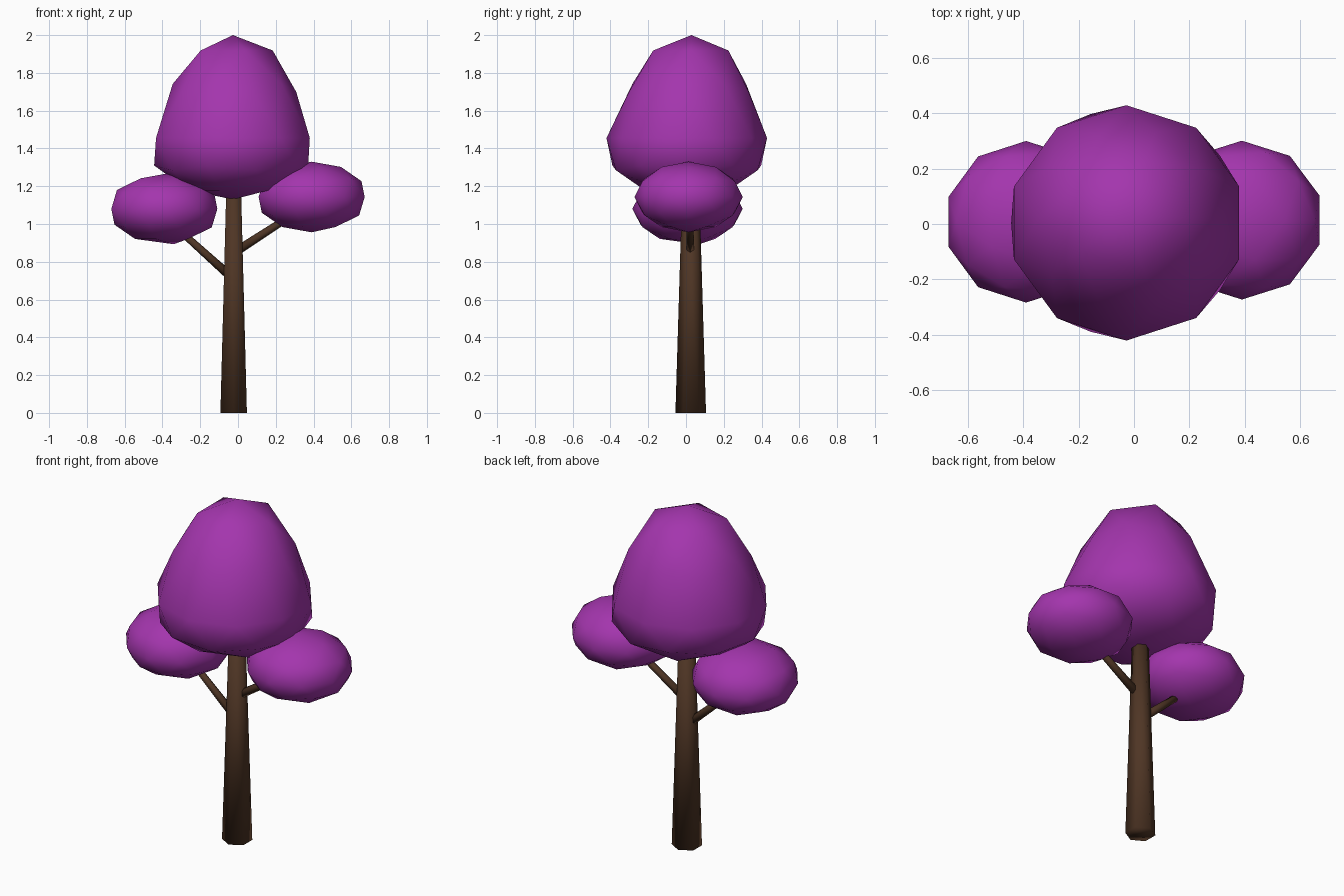
import bpy
from mathutils import Vector

if "Cube" in bpy.data.objects:
    bpy.data.objects.remove(bpy.data.objects["Cube"])


def material(name, rgb):
    m = bpy.data.materials.new(name)
    m.diffuse_color = (*rgb, 1)
    m.use_nodes = True
    m.node_tree.nodes["Principled BSDF"].inputs["Base Color"].default_value = m.diffuse_color
    return m


PURPLE = material("purple leaves", (0.37, 0.036, 0.42))
BROWN = material("brown bark", (0.078, 0.036, 0.018))


def foliage(name, centre, rx, ry, up, down, flare=0.0, taper=0.0, lean=0.0,
            top=(0, 0), bottom=(0, 0)):
    """Low-poly egg: separate upper/lower heights, flare below, taper above, shifted poles."""
    bpy.ops.mesh.primitive_ico_sphere_add(subdivisions=2, radius=1, location=centre)
    ob = bpy.context.object
    ob.name = name
    for v in ob.data.vertices:
        x, y, z = v.co
        bulge = (-taper if z > 0 else flare) * abs(z) * (1 - abs(z)) * 4
        shift = top if z > 0.99 else bottom if z < -0.99 else (0, 0)
        v.co = (x * rx * (1 + bulge) + shift[0],
                y * ry * (1 + bulge) + shift[1] + lean * max(0, z),
                z * (up if z > 0 else down))
    ob.data.materials.append(PURPLE)
    bpy.ops.object.shade_smooth()
    return ob


def limb(name, start, end, r1, r2, sides=6):
    """Tapered limb between two points."""
    a, b = Vector(start), Vector(end)
    d = b - a
    bpy.ops.mesh.primitive_cone_add(vertices=sides, radius1=r1, radius2=r2,
                                    depth=d.length, location=(a + b) / 2)
    ob = bpy.context.object
    ob.name = name
    ob.rotation_mode = 'QUATERNION'
    ob.rotation_quaternion = d.to_track_quat('Z', 'Y') if abs(d.x) > 0.01 else (1, 0, 0, 0)
    ob.data.materials.append(BROWN)
    bpy.ops.object.shade_smooth()
    return ob


# Trunk and two side branches
limb("trunk", (-0.023, 0.025, 0), (-0.023, 0.025, 1.19), 0.081, 0.045)
limb("left_branch", (-0.02, 0.022, 0.705), (-0.32, 0.022, 0.975), 0.024, 0.018)
limb("right_branch", (-0.01, 0.022, 0.855), (0.33, 0.022, 1.075), 0.024, 0.018)

# Crown and two side leaf clumps
foliage("crown", (-0.027, 0.004, 1.455), 0.428, 0.425, 0.545, 0.325,
        flare=0.09, taper=0.125, lean=0.025)
foliage("left_leaves", (-0.39, 0.008, 1.08), 0.295, 0.292, 0.19, 0.187,
        top=(0.03, 0), bottom=(0.05, 0.06))
foliage("right_leaves", (0.39, 0.014, 1.143), 0.295, 0.287, 0.187, 0.187)
